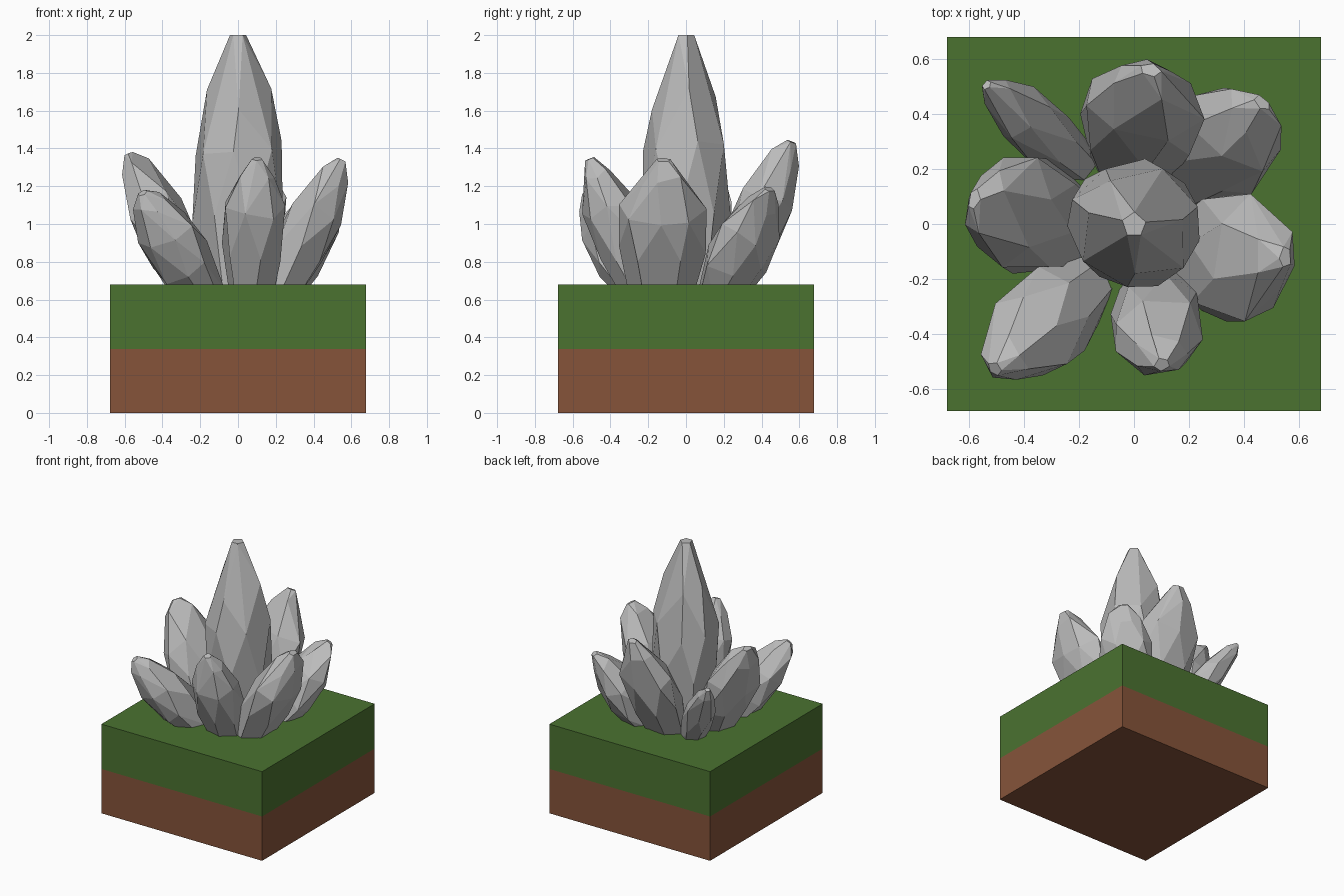
import bpy, bmesh, math, random
from mathutils import Vector

if "Cube" in bpy.data.objects:
    bpy.data.objects.remove(bpy.data.objects["Cube"])


def material(name, rgb):
    m = bpy.data.materials.new(name)
    m.diffuse_color = (*rgb, 1)
    m.use_nodes = True
    m.node_tree.nodes["Principled BSDF"].inputs["Base Color"].default_value = m.diffuse_color
    return m


GRASS = material("grass green", (0.07, 0.17, 0.03))
SOIL = material("soil brown", (0.24, 0.088, 0.042))
STONE = material("crystal grey", (0.5, 0.5, 0.5))


def link(name, bm, mat):
    me = bpy.data.meshes.new(name)
    bmesh.ops.recalc_face_normals(bm, faces=bm.faces)
    bm.to_mesh(me)
    bm.free()
    me.materials.append(mat)
    ob = bpy.data.objects.new(name, me)
    bpy.context.collection.objects.link(ob)
    return ob


def slab(name, z0, z1, mat):
    bm = bmesh.new()
    bmesh.ops.create_cube(bm, size=1)
    for v in bm.verts:
        v.co = (v.co.x * 1.356, v.co.y * 1.356, z0 + (v.co.z + 0.5) * (z1 - z0))
    link(name, bm, mat)


def crystal(name, base, tip, thick, wide, profile, seed, sides=7):
    """Convex faceted shard: jittered rings along a leaning axis."""
    rng = random.Random(seed)
    b, t = Vector(base), Vector(tip)
    axis = (t - b).normalized()
    lean = Vector((axis.x, axis.y, 0))
    lean = lean.normalized() if lean.length > 0.05 else Vector((1, 0, 0))
    side = Vector((-lean.y, lean.x, 0))
    out = side.cross(axis).normalized()
    bm = bmesh.new()
    turn = rng.random() * 6.28
    for i, (f, s) in enumerate(profile):
        n = sides if s > 0.4 else 5
        for k in range(n):
            a = turn + 2 * math.pi * (k + 0.5 * (i // 2) + rng.uniform(-.15, .15)) / n
            r = s * rng.uniform(0.97, 1.05)
            lift = rng.uniform(-.05, .05) if 0 < f < 1 else 0
            p = b.lerp(t, f + lift)
            bm.verts.new(p + out * thick * r * math.cos(a) + side * wide * r * math.sin(a))
    hull = bmesh.ops.convex_hull(bm, input=bm.verts)
    junk = {g for g in hull["geom_interior"] + hull["geom_unused"]
            if isinstance(g, bmesh.types.BMVert)}
    bmesh.ops.delete(bm, geom=list(junk), context='VERTS')
    # merge nearly flat triangles into broad facets
    bmesh.ops.dissolve_limit(bm, angle_limit=math.radians(9), verts=bm.verts, edges=bm.edges)
    link(name, bm, STONE)


# ground block
slab("soil_layer", 0, 0.338, SOIL)
slab("grass_layer", 0.338, 0.68, GRASS)

# tall middle crystal
crystal("centre_crystal", (0, 0, 0.6), (0, 0, 2.0), 0.235, 0.235,
        [(0, .75), (.28, 1), (.55, .98), (.76, .73), (1, .19)], 3)

# ring of leaning crystals: name, base xy, tip, thickness, width
SHARD = [(0, .68), (.36, 1), (.64, .97), (.88, .55), (1, .17)]
for i, (name, base, tip, thick, wide) in enumerate([
    ("right_crystal", (.20, -.13), (.55, -.12, 1.34), .15, .235),
    ("front_crystal", (.07, -.21), (.10, -.51, 1.345), .15, .17),
    ("front_left_crystal", (-.17, -.20), (-.505, -.525, 1.165), .15, .175),
    ("left_crystal", (-.21, -.02), (-.58, .09, 1.37), .15, .22),
    ("back_left_crystal", (-.18, .20), (-.535, .505, 1.20), .10, .11),
    ("back_crystal", (0, .21), (.06, .56, 1.435), .15, .23),
    ("back_right_crystal", (.19, .17), (.465, .44, 1.185), .14, .20),
]):
    crystal(name, (*base, 0.6), tip, thick, wide, SHARD, 20 + i)
